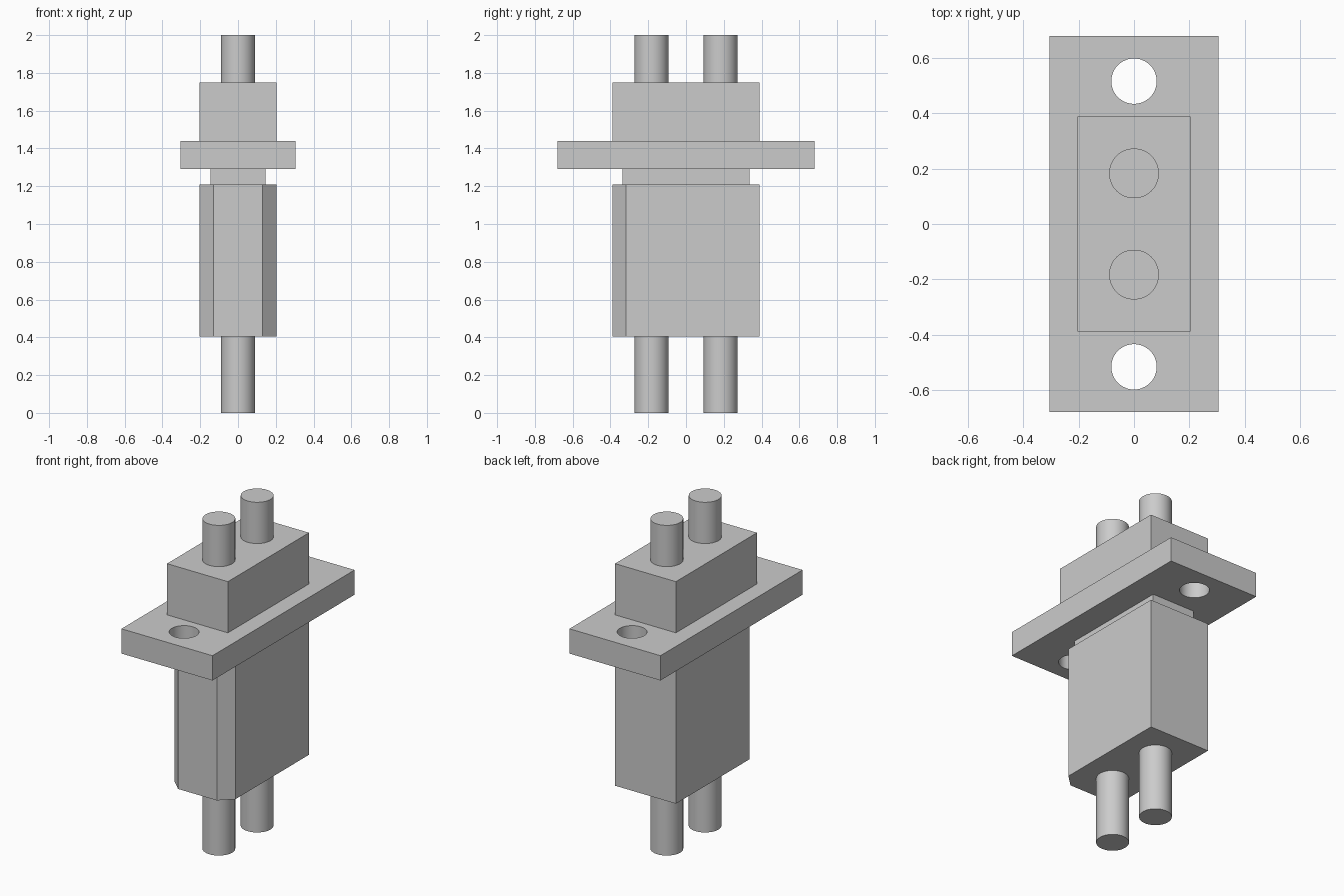
import bpy
import bmesh
from math import cos, sin, tau

default = bpy.data.objects.get("Cube")
if default:
    bpy.data.objects.remove(default, do_unlink=True)

# Single plain grey finish
GREY = (0.6, 0.6, 0.6, 1)
grey = bpy.data.materials.new("plain grey")
grey.use_nodes = True
grey.diffuse_color = GREY
grey.node_tree.nodes["Principled BSDF"].inputs["Base Color"].default_value = GREY


def prism(name, outline, z0, z1, smooth=False):
    """Extrude a counter-clockwise outline from z0 up to z1."""
    bm = bmesh.new()
    base = bm.faces.new([bm.verts.new((x, y, z0)) for x, y in outline])
    top = bmesh.ops.extrude_face_region(bm, geom=[base], use_keep_orig=True)["geom"]
    bmesh.ops.translate(bm, vec=(0, 0, z1 - z0),
                        verts=[v for v in top if isinstance(v, bmesh.types.BMVert)])
    bmesh.ops.recalc_face_normals(bm, faces=bm.faces)
    for face in bm.faces:
        face.smooth = smooth and len(face.verts) == 4
    for edge in bm.edges:
        edge.smooth = all(f.smooth for f in edge.link_faces)
    mesh = bpy.data.meshes.new(name)
    bm.to_mesh(mesh)
    bm.free()
    mesh.materials.append(grey)
    obj = bpy.data.objects.new(name, mesh)
    bpy.context.collection.objects.link(obj)
    return obj


def rectangle(hx, hy):
    return [(-hx, -hy), (hx, -hy), (hx, hy), (-hx, hy)]


def circle(radius, cy, sides=48):
    return [(radius * cos(tau * i / sides), cy + radius * sin(tau * i / sides))
            for i in range(sides)]


# Main housing with its two front corners cut off
W, D = 0.204, 0.388
CUT_X, CUT_Y = 0.13, -0.317
prism("lower_housing", [(-CUT_X, -D), (CUT_X, -D), (W, CUT_Y), (W, D),
                        (-W, D), (-W, CUT_Y)], 0.405, 1.21)

# Recessed neck and upper block
prism("neck", rectangle(0.145, 0.337), 1.21, 1.29)
prism("upper_block", rectangle(W, D), 1.44, 1.75)

# Mounting flange with a screw hole at each end
flange = prism("mounting_flange", rectangle(0.305, 0.68), 1.29, 1.44)
for side in (-1, 1):
    cutter = prism("hole_cutter", circle(0.082, side * 0.516), 1.2, 1.5, smooth=True)
    cutter.hide_render = True
    mod = flange.modifiers.new("screw_hole", "BOOLEAN")
    mod.operation = "DIFFERENCE"
    mod.solver = "EXACT"
    mod.object = cutter
    bpy.context.view_layer.objects.active = flange
    bpy.ops.object.modifier_apply(modifier=mod.name)
    bpy.data.objects.remove(cutter, do_unlink=True)

# Round pins above and below
for label, y in (("front", -0.183), ("back", 0.183)):
    prism(label + "_upper_pin", circle(0.09, y), 1.75, 2, smooth=True)
    prism(label + "_lower_pin", circle(0.09, y), 0, 0.405, smooth=True)
